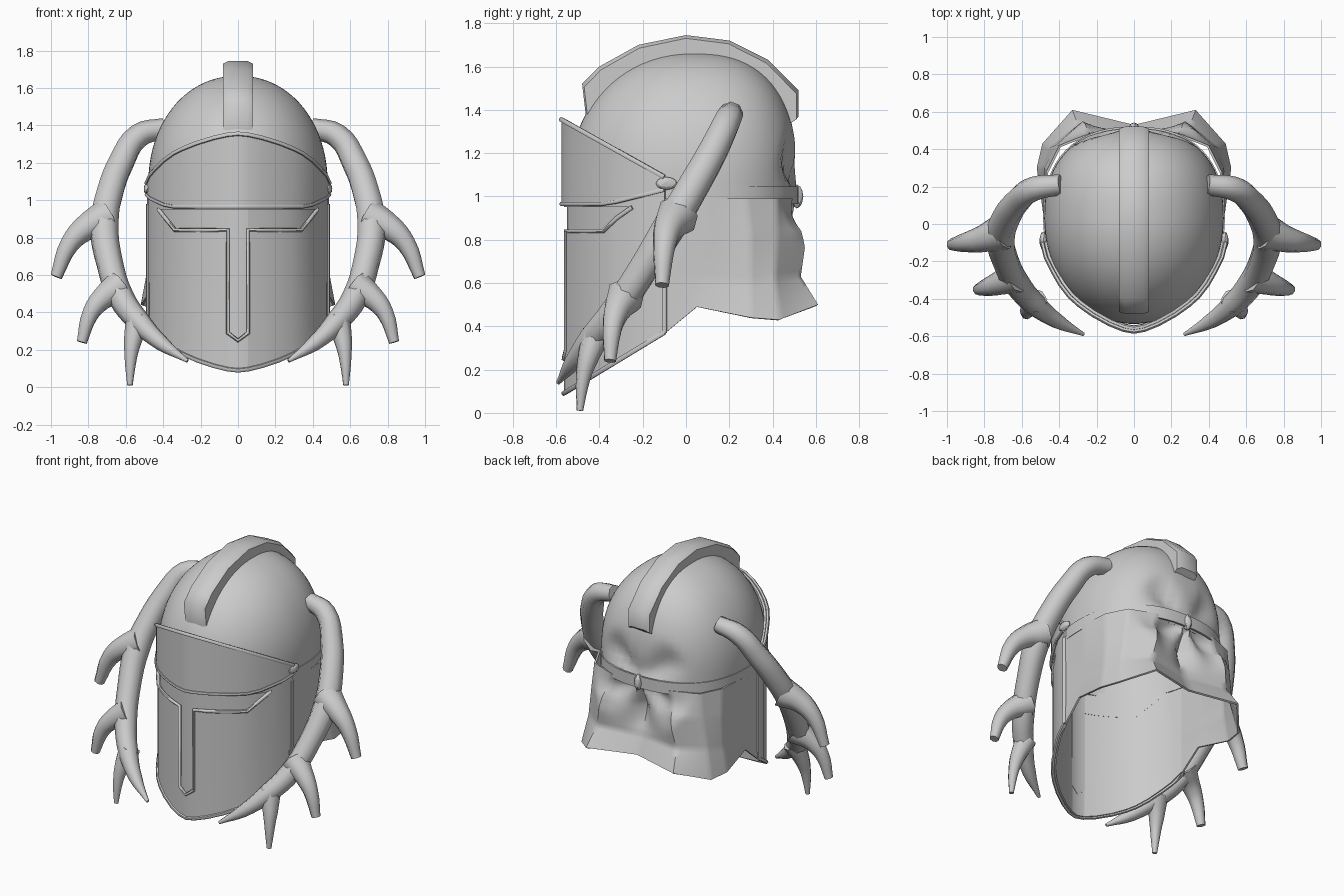
import bpy, math
from mathutils import Vector

if "Cube" in bpy.data.objects:
    bpy.data.objects.remove(bpy.data.objects["Cube"], do_unlink=True)

GREY = (0.6, 0.6, 0.6, 1)
mat = bpy.data.materials.new("plain_grey")
mat.use_nodes = True
mat.diffuse_color = GREY
mat.node_tree.nodes["Principled BSDF"].inputs["Base Color"].default_value = GREY


def finish(ob, angle=35):
    ob.data.materials.append(mat)
    bpy.ops.object.select_all(action="DESELECT")
    ob.select_set(True)
    bpy.context.view_layer.objects.active = ob
    if ob.type == "CURVE" or ob.modifiers:
        bpy.ops.object.convert(target="MESH")
    bpy.ops.object.shade_smooth_by_angle(angle=math.radians(angle))


def mesh_object(name, verts, faces):
    me = bpy.data.meshes.new(name)
    me.from_pydata([tuple(v) for v in verts], [], faces)
    ob = bpy.data.objects.new(name, me)
    bpy.context.collection.objects.link(ob)
    return ob


def solid(ob, thickness):
    m = ob.modifiers.new("thick", "SOLIDIFY")
    m.thickness, m.offset = thickness, -1


def grid(name, rows, closed=False):
    n = len(rows[0])
    faces = []
    for r in range(len(rows) - 1):
        for c in range(n if closed else n - 1):
            d = (c + 1) % n
            faces.append((r * n + c, r * n + d, (r + 1) * n + d, (r + 1) * n + c))
    return mesh_object(name, [p for row in rows for p in row], faces)


def tube(name, points, radii, sides=2, smooth=True):
    cu = bpy.data.curves.new(name, "CURVE")
    cu.dimensions = "3D"
    cu.bevel_depth, cu.bevel_resolution, cu.use_fill_caps = 1, sides, True
    sp = cu.splines.new("BEZIER" if smooth else "POLY")
    pts = sp.bezier_points if smooth else sp.points
    pts.add(len(points) - 1)
    cu.resolution_u = 4
    for p, co, r in zip(pts, points, radii):
        p.co = co if smooth else (*co, 1)
        p.radius = r
        if smooth:
            p.handle_left_type = p.handle_right_type = "AUTO"
    ob = bpy.data.objects.new(name, cu)
    bpy.context.collection.objects.link(ob)
    finish(ob, 60)


KNOT = Vector((0, 0.5, 1.0))


def fold(co):
    """Cinch the rear fabric into creases that radiate from the knot."""
    d = Vector((co.x, 0, co.z - KNOT.z))
    if co.y < 0.1 or d.length > 0.36:
        return
    ang = math.atan2(d.z, abs(d.x))
    amount = math.sin(math.pi * d.length / 0.36)
    co.y += amount * (0.03 * math.sin(5 * ang + 1) - 0.03)


def head_plan(a, r, r_rear, z):
    """Egg-shaped section: narrow towards the face, squarer at the rear."""
    c, s = math.cos(a), math.sin(a)
    power = 0.84 if s > 0 else 1
    x = math.copysign(abs(c) ** power, c) * 0.48 * r
    y = abs(s) ** power * 0.485 * r_rear if s > 0 else s * 0.565 * r
    return Vector((x, 0.03 + y, z))


def dome_radius(z, power):
    t = max(0, (z - 1.08) / 0.585)
    return max(0.002, 1 - t ** power) ** (1 / power)


# Skull dome
rows = []
for k in range(25):
    z = 0.97 + (1.665 - 0.97) * math.sin(k / 24 * math.pi / 2)
    rows.append([head_plan(i * math.tau / 64, dome_radius(z, 2.1), dome_radius(z, 2.5), z)
                 for i in range(64)])
dome = grid("skull_dome", rows, True)
for v in dome.data.vertices:
    fold(v.co)
solid(dome, 0.012)
finish(dome, 50)

# Crest running over the dome
outer = [(-.46, 1.35), (-.48, 1.52), (-.4, 1.6), (-.22, 1.7), (0, 1.745),
         (.2, 1.72), (.38, 1.63), (.52, 1.49), (.52, 1.37)]
rows = []
for y, z in outer:
    yi, zi = y * 0.82, 1.0 + (z - 1.0) * 0.82
    rows.append([(-.08, yi, zi), (-.08, y * .98, z - .015), (-.05, y, z),
                 (.05, y, z), (.08, y * .98, z - .015), (.08, yi, zi)])
crest = grid("crest", rows, True)
caps = mesh_object("crest_ends", rows[0] + rows[-1], [(5, 4, 3, 2, 1, 0), (6, 7, 8, 9, 10, 11)])
finish(crest, 50)
finish(caps)

# Plan of the face armour: depth for a given half width
PLAN = [(0, -.57), (.055, -.56), (.13, -.53), (.22, -.48), (.29, -.43), (.34, -.385),
        (.39, -.32), (.43, -.25), (.465, -.18), (.485, -.1)]
xs = [p[0] for p in PLAN]


def depth(x):
    x = abs(x)
    for (a, ya), (b, yb) in zip(PLAN, PLAN[1:]):
        if x <= b:
            return ya + (yb - ya) * (x - a) / (b - a)


def wrap(x, z, grow):
    return Vector((x * grow, depth(x) * grow, z))


def chin(x):
    return 0.09 + (depth(x) + .57) * 0.6


def brow(x):
    return 1.355 - (depth(x) + .57) * 0.565


def visor_low(x):
    return 0.965 + max(0, depth(x) + .36) * 0.25


def slot_low(x):
    return 0.84 if x <= .34 else 0.84 + (x - .34) / .09 * .11


def plate(name, strips, grow, thick):
    verts, faces = [], []
    for xa, xb, la, ha, lb, hb in strips:
        for s in (1, -1):
            i = len(verts)
            verts += [wrap(s * xa, la, grow), wrap(s * xb, lb, grow),
                      wrap(s * xb, hb, grow), wrap(s * xa, ha, grow)]
            faces.append((i, i + 1, i + 2, i + 3) if s > 0 else (i + 3, i + 2, i + 1, i))
    ob = mesh_object(name, verts, faces)
    ob.modifiers.new("weld", "WELD").merge_threshold = 0.0005
    solid(ob, thick)
    finish(ob, 25)


# Face plate with a T slot, the recessed panel behind the slot, and the visor
face, visor, panel = [], [], []
for a, b in zip(xs, xs[1:]):
    visor.append((a, b, visor_low(a), brow(a), visor_low(b), brow(b)))
    if b <= .055:
        face.append((a, b, chin(a), .25, chin(b), .29))
        panel.append((a, b, .24, .96, .28, .96))
    elif b <= .43:
        face.append((a, b, chin(a), slot_low(a), chin(b), slot_low(b)))
        panel.append((a, b, slot_low(a) - .01, .96, slot_low(b) - .01, .96))
    else:
        face.append((a, b, chin(a), .95, chin(b), .95))
    face.append((a, b, .95, visor_low(a) + .03, .95, visor_low(b) + .03))
plate("face_plate", face, 0.99, 0.02)
plate("slot_panel", panel, 0.965, 0.008)
plate("visor", visor, 1.01, 0.025)


# Raised trims along the plate edges and around the T slot
def trim(name, half, grow, r):
    pts = [wrap(-x, z, grow) for x, z in reversed(half)] + [wrap(x, z, grow) for x, z in half]
    tube(name, pts, [r] * len(pts), 1, False)


trim("visor_top_trim", [(x, brow(x)) for x in xs], 1.01, .012)
trim("visor_lower_trim", [(x, visor_low(x)) for x in xs], 1.01, .01)
trim("chin_trim", [(x, chin(x)) for x in xs], .99, .012)
trim("slot_trim", [(0, .25), (.055, .29), (.055, .84)]
     + [(x, slot_low(x)) for x in xs if .1 < x < .44], .99, .011)

# Neck drape: half plans from the front edge to the rear seam, hem first
hem = [(.475, -.13, .34), (.485, .05, .49), (.52, .3, .44), (.49, .43, .43), (.33, .61, .5), (0, .53, .51)]
low = [(.475, -.12, .6), (.48, .08, .62), (.49, .3, .6), (.45, .41, .62), (.3, .53, .63), (0, .48, .62)]
mid = [(.475, -.12, .82), (.485, .1, .8), (.48, .3, .82), (.42, .42, .83), (.26, .56, .84), (0, .46, .82)]
top = [(.475, -.12, .99), (.485, .1, .99), (.47, .28, .99), (.4, .42, .99), (.22, .5, .99), (0, .51, .99)]
drape = grid("neck_drape", [r + [(-x, y, z) for x, y, z in reversed(r[:-1])]
                            for r in (hem, low, mid, top)])
sub = drape.modifiers.new("subdivide", "SUBSURF")
sub.levels, sub.subdivision_type = 3, "SIMPLE"
bpy.context.view_layer.objects.active = drape
bpy.ops.object.modifier_apply(modifier="subdivide")
for v in drape.data.vertices:
    fold(v.co)
solid(drape, 0.012)
finish(drape, 50)

# Headband, with ties at the rear and at both visor pivots
headband = grid("headband", [[head_plan(math.radians(-12 + i * 204 / 40), 1.012, 1.012, z)
                              for i in range(41)] for z in (.965, 1.045)])
solid(headband, 0.012)
finish(headband)
for name, place, size in (("rear_knot", KNOT + Vector((0, .012, 0)), (.028, .03, .055)),
                          ("left_pivot_tie", (.485, -.09, 1.06), (.02, .05, .03)),
                          ("right_pivot_tie", (-.485, -.09, 1.06), (.02, .05, .03))):
    bpy.ops.mesh.primitive_ico_sphere_add(subdivisions=2, radius=1, location=place)
    tie = bpy.context.object
    tie.name, tie.scale = name, size
    finish(tie, 20)

# Antlers: main beam and three tines on each side
BEAM = [(.39, .21, 1.385), (.53, .19, 1.345), (.625, .12, 1.2), (.685, .03, 1.04),
        (.715, -.07, .87), (.685, -.2, .66), (.625, -.32, .48), (.53, -.43, .35),
        (.41, -.52, .235), (.27, -.59, .14)]
BEAM_R = [.055, .065, .072, .076, .08, .072, .07, .062, .042, .01]
TINES = {"upper": ([(.7, -.04, .91), (.81, -.08, .855), (.9, -.1, .765), (.972, -.11, .59)],
                   [.1, .072, .053, .033]),
         "middle": ([(.63, -.28, .54), (.73, -.32, .47), (.79, -.34, .39), (.835, -.35, .24)],
                    [.09, .062, .047, .029]),
         "lower": ([(.53, -.41, .37), (.56, -.45, .26), (.573, -.475, .16), (.578, -.49, .01)],
                   [.07, .05, .034, .015])}
for s, side in ((1, "left"), (-1, "right")):
    tube(side + "_plate_edge", [wrap(s * .485, z, .99) for z in (.37, .98)], [.012] * 2, 1, False)
    tube(side + "_antler_beam", [(s * x, y, z) for x, y, z in BEAM], BEAM_R)
    for part, (pts, radii) in TINES.items():
        tube(f"{side}_antler_{part}_tine", [(s * x, y, z) for x, y, z in pts], radii)
